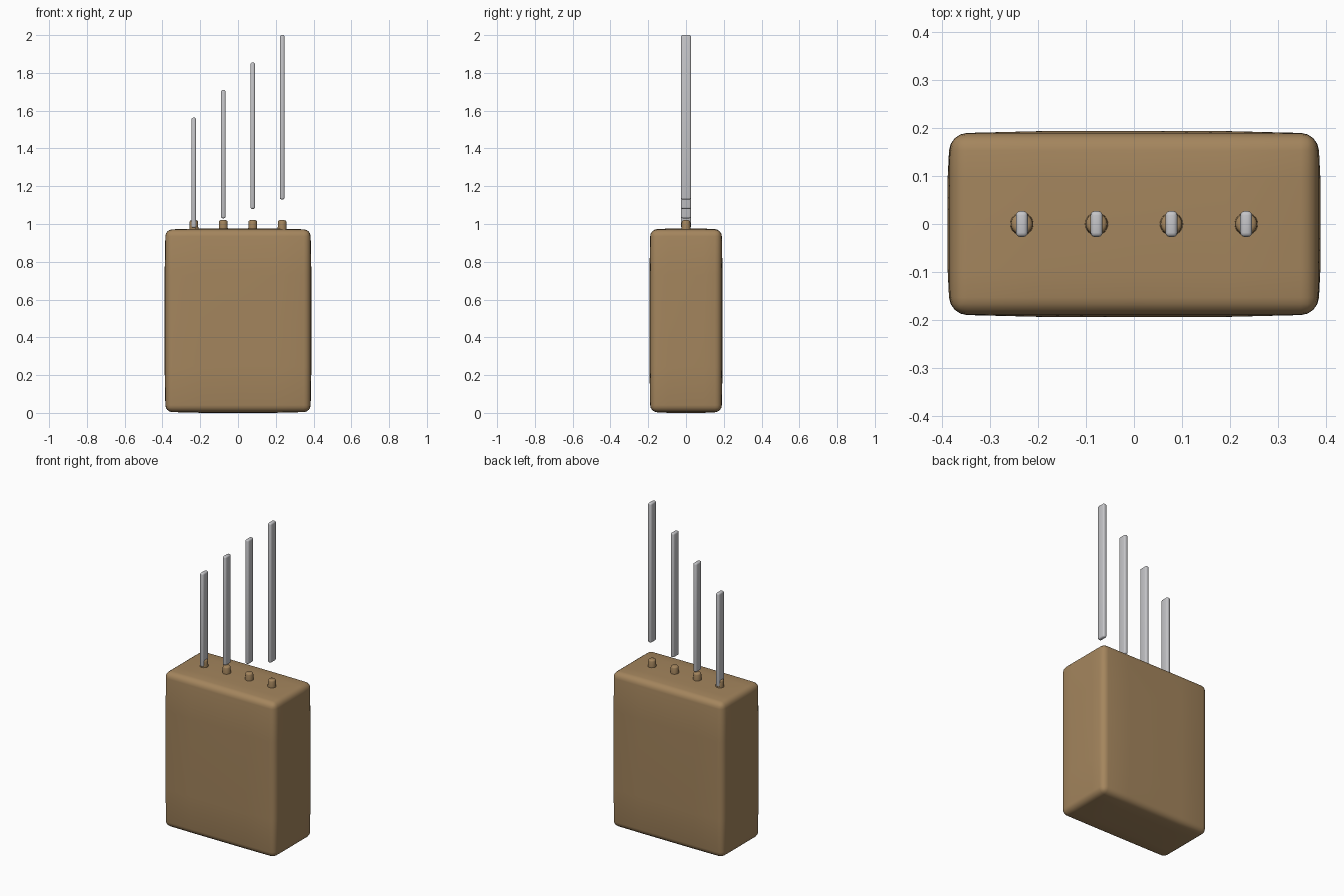
import bpy
import bmesh
from mathutils import Vector

cube = bpy.data.objects.get("Cube")
if cube:
    bpy.data.objects.remove(cube, do_unlink=True)


def material(name, color):
    mat = bpy.data.materials.new(name)
    mat.use_nodes = True
    mat.diffuse_color = color
    mat.node_tree.nodes["Principled BSDF"].inputs["Base Color"].default_value = color
    return mat


wood = material("warm wood", (0.37, 0.235, 0.11, 1))
steel = material("light steel", (0.56, 0.56, 0.58, 1))


def add_object(name, bm, mat, location, bevel, segments):
    mesh = bpy.data.meshes.new(name)
    bm.to_mesh(mesh)
    bm.free()
    mesh.materials.append(mat)
    obj = bpy.data.objects.new(name, mesh)
    obj.location = location
    bpy.context.collection.objects.link(obj)
    mod = obj.modifiers.new("Rounded edges", 'BEVEL')
    mod.width = bevel
    mod.segments = segments
    mod.limit_method = 'ANGLE'
    mod.angle_limit = 0.8
    mesh.shade_smooth()
    return obj


def box(size, cuts=0, bulge=0):
    """Box whose faces swell gently towards their middles."""
    bm = bmesh.new()
    bmesh.ops.create_cube(bm, size=2)
    if cuts:
        bmesh.ops.subdivide_edges(bm, edges=bm.edges[:], cuts=cuts, use_grid_fill=True)
    for v in bm.verts:
        p = v.co.copy()
        half = Vector(size) / 2
        for i in range(3):
            a, b = p[(i + 1) % 3], p[(i + 2) % 3]
            v.co[i] = p[i] * (half[i] + bulge * (1 - a ** 4) * (1 - b ** 4))
    return bm


# Softly swollen block
add_object("block", box((0.768, 0.378, 0.966), 3, 0.005), wood, (0, 0, 0.488), 0.036, 4)

# Row of pegs with a blade floating above each, every one higher and longer
for i in range(4):
    x = -0.234 + 0.156 * i
    bm = bmesh.new()
    bmesh.ops.create_cone(bm, cap_ends=True, segments=24, radius1=0.025,
                          radius2=0.022, depth=0.07)
    add_object(f"peg_{i + 1}", bm, wood, (x, 0, 0.985), 0.009, 3)

    bottom = 0.98 + 0.05 * i
    top = 1.563 + 0.1457 * i
    add_object(f"blade_{i + 1}", box((0.025, 0.054, top - bottom)), steel,
               (x, 0, (bottom + top) / 2), 0.009, 3)
